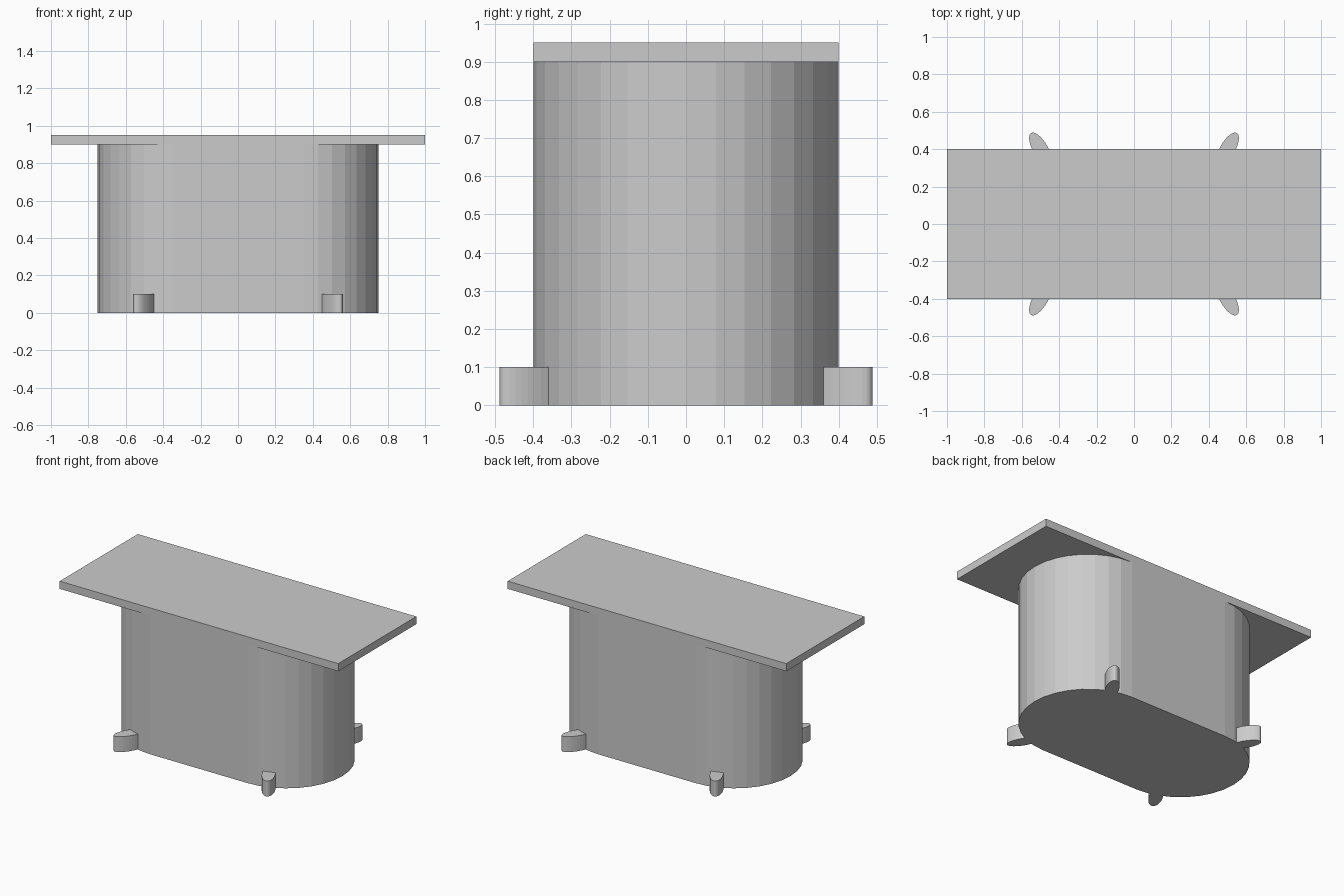
import bpy, bmesh
from math import sin, cos, pi, radians

if "Cube" in bpy.data.objects:
    bpy.data.objects.remove(bpy.data.objects["Cube"])


def prism(name, outline, z0, z1):
    """Extrude a flat counter-clockwise outline from z0 up to z1."""
    bm = bmesh.new()
    base = bm.faces.new([bm.verts.new((x, y, z0)) for x, y in outline])
    ext = bmesh.ops.extrude_face_region(bm, geom=[base], use_keep_orig=True)
    top = [v for v in ext["geom"] if isinstance(v, bmesh.types.BMVert)]
    bmesh.ops.translate(bm, verts=top, vec=(0, 0, z1 - z0))
    bmesh.ops.recalc_face_normals(bm, faces=bm.faces)
    mesh = bpy.data.meshes.new(name)
    bm.to_mesh(mesh)
    bm.free()
    ob = bpy.data.objects.new(name, mesh)
    bpy.context.collection.objects.link(ob)
    return ob


# Table top
prism("table_top", [(-1, -0.4), (1, -0.4), (1, 0.4), (-1, 0.4)], 0.9, 0.95)

# Pedestal body: flat sides with half-round ends
R, CX = 0.4, 0.35
outline = []
for side, start in ((1, -pi / 2), (-1, pi / 2)):
    for i in range(17):
        a = start + pi * i / 16
        outline.append((side * CX + R * cos(a), R * sin(a)))
prism("pedestal_body", outline, 0, 0.9)

# Four oval feet, long axis splayed outwards by 30 degrees
LONG, SHORT, TILT, SEG = 0.1, 0.04, radians(30), 32
for sx, xn in ((-1, "left"), (1, "right")):
    for sy, yn in ((-1, "front"), (1, "back")):
        pts = []
        for i in range(SEG):
            a = sx * sy * 2 * pi * i / SEG
            u, v = SHORT * cos(a), LONG * sin(a)
            x = 0.5 + u * cos(TILT) + v * sin(TILT)
            y = 0.4 - u * sin(TILT) + v * cos(TILT)
            pts.append((sx * x, sy * y))
        prism(f"{yn}_{xn}_foot", pts, 0, 0.1)
